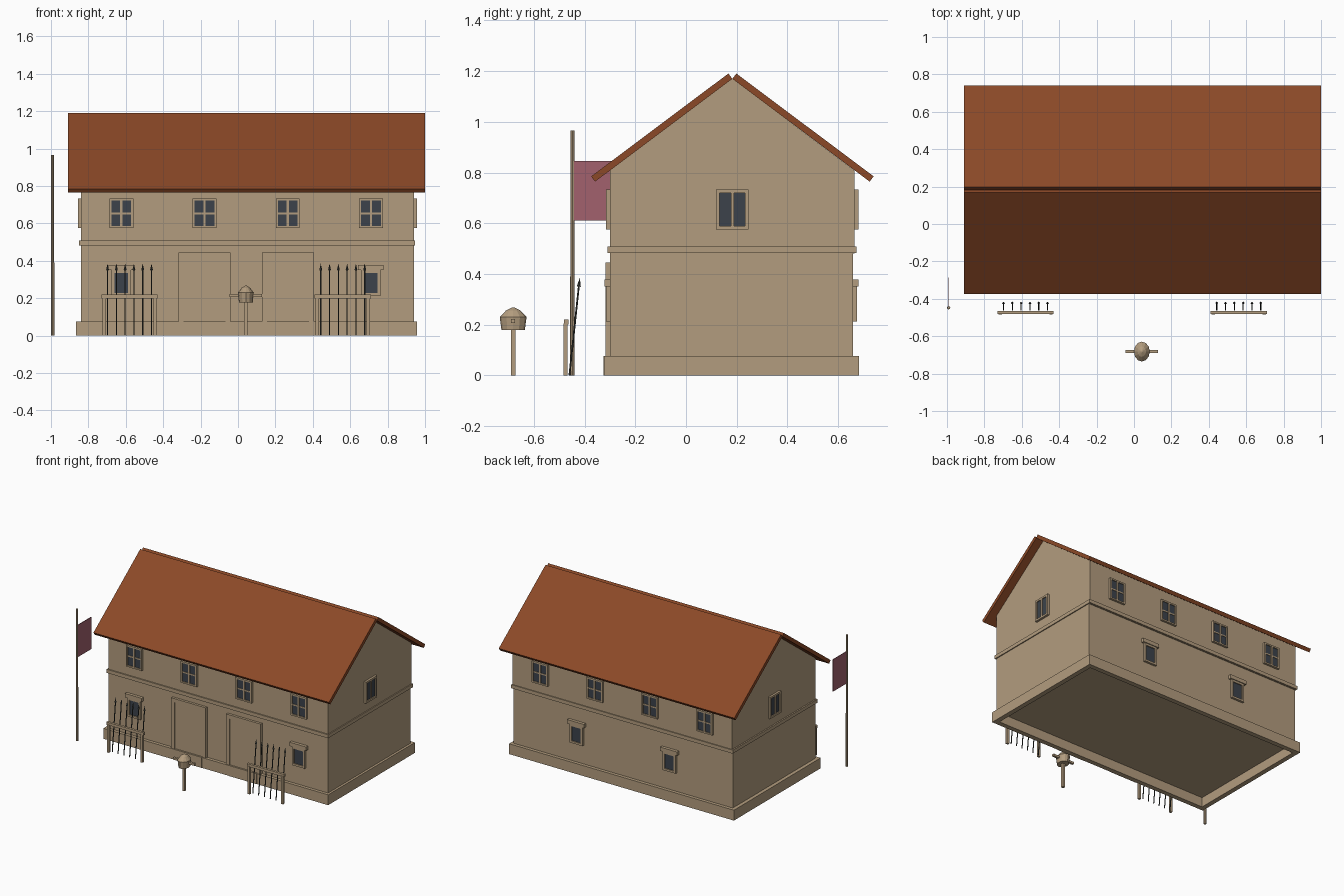
import bpy, bmesh, math
from mathutils import Matrix, Vector

cube = bpy.data.objects.get("Cube")
if cube:
    bpy.data.objects.remove(cube, do_unlink=True)


def material(name, rgb):
    m = bpy.data.materials.new(name)
    m.use_nodes = True
    m.diffuse_color = (*rgb, 1)
    m.node_tree.nodes["Principled BSDF"].inputs["Base Color"].default_value = (*rgb, 1)
    return m


TAN = material("tan_plaster", (0.45, 0.335, 0.21))
ROOF = material("rust_roof", (0.26, 0.066, 0.02))
GLASS = material("dark_glass", (0.045, 0.055, 0.07))
IRON = material("dark_iron", (0.045, 0.05, 0.045))
CLOTH = material("faded_red_cloth", (0.36, 0.12, 0.155))


def finish(name, bm, mat, matrix=Matrix()):
    bm.transform(matrix)
    bmesh.ops.recalc_face_normals(bm, faces=bm.faces)
    mesh = bpy.data.meshes.new(name)
    bm.to_mesh(mesh)
    bm.free()
    mesh.materials.append(mat)
    ob = bpy.data.objects.new(name, mesh)
    bpy.context.collection.objects.link(ob)
    return ob


def add_box(bm, x, y, z):
    size = Matrix.Diagonal((x[1] - x[0], y[1] - y[0], z[1] - z[0], 1))
    mid = Matrix.Translation([(a + b) / 2 for a, b in (x, y, z)])
    bmesh.ops.create_cube(bm, size=1, matrix=mid @ size)


def boxes(name, mat, parts, matrix=Matrix()):
    bm = bmesh.new()
    for p in parts:
        add_box(bm, *p)
    return finish(name, bm, mat, matrix)


def rod(bm, start, end, r1, r2, sides):
    a, b = Vector(start), Vector(end)
    turn = (b - a).to_track_quat('Z', 'Y').to_matrix().to_4x4()
    bmesh.ops.create_cone(bm, cap_ends=True, segments=sides, radius1=r1, radius2=r2,
                          depth=(b - a).length,
                          matrix=Matrix.Translation((a + b) / 2) @ turn)


# House extents
X0, X1, Y0, Y1 = -0.84, 0.94, -0.30, 0.665
XC, YC = 0.05, 0.183
RIDGE, SLOPE = 1.17, 0.749

# Walls
boxes("lower_walls", TAN, [((X0, X1), (Y0, 0.658), (0.07, 0.49))])
bm = bmesh.new()
eave = RIDGE - SLOPE * (YC - Y0)
profile = [(Y0, 0.48), (Y1, 0.48), (Y1, eave), (YC, RIDGE), (Y0, eave)]
gable = bm.faces.new([bm.verts.new((X0, y, z)) for y, z in profile])
side = bmesh.ops.extrude_face_region(bm, geom=[gable])["geom"]
bmesh.ops.translate(bm, vec=(X1 - X0, 0, 0),
                    verts=[v for v in side if isinstance(v, bmesh.types.BMVert)])
finish("upper_walls", bm, TAN)


def ring(name, x, y, z, t):
    boxes(name, TAN, [(x, (y[0], y[0] + t), z), (x, (y[1] - t, y[1]), z),
                      ((x[0], x[0] + t), y, z), ((x[1] - t, x[1]), y, z)])


ring("plinth", (-0.866, 0.957), (-0.323, 0.682), (0, 0.076), 0.035)
ring("floor_band", (-0.85, 0.947), (-0.309, 0.672), (0.482, 0.508), 0.03)

# Roof slabs
angle = math.atan(SLOPE)
for name, turn in (("front_roof", 0), ("back_roof", math.pi)):
    m = (Matrix.Translation((XC - 0.005, YC, RIDGE)) @ Matrix.Rotation(turn, 4, 'Z')
         @ Matrix.Rotation(angle, 4, 'X'))
    boxes(name, ROOF, [((-0.955, 0.955), (-0.677, 0), (0, 0.026))], m)


def window(name, pos, turn, half, z, border, bar=True, cross=True, lintel=False):
    """Framed window; its local -y side faces out of the wall."""
    m = Matrix.Translation((pos[0], pos[1], 0)) @ Matrix.Rotation(turn, 4, 'Z')
    lo, hi = z
    out, inner = (-0.016, 0.01), half - border
    parts = [((-half, -inner), out, z), ((inner, half), out, z),
             ((-inner, inner), out, (lo, lo + border)),
             ((-inner, inner), out, (hi - border, hi))]
    if bar:
        parts.append(((-0.006, 0.006), out, (lo + border, hi - border)))
    if cross:
        mid = (lo + hi) / 2
        parts.append(((-inner, inner), (-0.012, 0.01), (mid - 0.005, mid + 0.005)))
    if lintel:
        parts.append(((-half - 0.016, half + 0.016), (-0.022, 0.01), (hi, hi + 0.028)))
    boxes(name + "_frame", TAN, parts, m)
    boxes(name + "_pane", GLASS,
          [((-inner, inner), (-0.009, 0), (lo + border, hi - border))], m)


# Upper and lower windows
UP, LOW = (0.575, 0.733), (0.212, 0.35)
for i in range(4):
    x = -0.624 + i * 0.445
    window(f"front_upper_window_{i}", (x, Y0), 0, 0.064, UP, 0.011)
    window(f"back_upper_window_{i}", (x, Y1), math.pi, 0.064, UP, 0.011)
window("left_gable_window", (X1, YC), math.pi / 2, 0.064, UP, 0.014, cross=False)
window("right_gable_window", (X0, YC), -math.pi / 2, 0.064, UP, 0.014, cross=False)
low = dict(bar=False, cross=False, lintel=True)
for i, (x, y, turn) in enumerate([(-0.624, Y0, 0), (0.71, Y0, 0),
                                  (-0.335, 0.658, math.pi), (0.42, 0.658, math.pi)]):
    window(f"lower_window_{i}", (x, y), turn, 0.052, LOW, 0.015, **low)

# Doors with surround
for name, x in (("right_door", -0.179), ("left_door", 0.267)):
    boxes(name + "_surround", TAN, [
        ((x - 0.14, x - 0.112), (-0.318, -0.29), (0.07, 0.445)),
        ((x + 0.112, x + 0.14), (-0.318, -0.29), (0.07, 0.445)),
        ((x - 0.112, x + 0.112), (-0.318, -0.29), (0.417, 0.445))])
    boxes(name + "_leaf", TAN, [((x - 0.112, x + 0.112), (-0.312, -0.29), (0.07, 0.417)),
                                ((x - 0.112, x + 0.112), (-0.325, -0.30), (0, 0.077))])

# Spear racks
for name, x in (("right_rack", -0.58), ("left_rack", 0.56)):
    boxes(name, TAN, [((x - 0.15, x + 0.15), (-0.482, -0.464), (0.2, 0.22)),
                      ((x - 0.145, x - 0.127), (-0.484, -0.468), (0, 0.205)),
                      ((x + 0.127, x + 0.145), (-0.484, -0.468), (0, 0.205))])
    bm = bmesh.new()
    for i in range(6):
        sx = x + (i - 2.5) * 0.047
        foot, neck, tip = [Vector((sx, y, z)) for y, z in
                           ((-0.46, 0), (-0.423, 0.35), (-0.419, 0.385))]
        rod(bm, foot, neck, 0.0035, 0.0035, 6)
        rod(bm, neck, tip, 0.008, 0, 4)
    finish(name + "_spears", bm, IRON)

# Training dummy
DX, DY = 0.042, -0.682
boxes("dummy_post_and_arms", TAN, [((DX - 0.009, DX + 0.009), (DY - 0.009, DY + 0.009), (0, 0.2)),
                                   ((DX - 0.087, DX + 0.087), (DY - 0.008, DY + 0.008), (0.207, 0.223))])
bm = bmesh.new()
for z0, z1, r0, r1 in ((0.178, 0.23, 0.046, 0.053), (0.23, 0.256, 0.053, 0.028),
                       (0.256, 0.268, 0.028, 0.004)):
    rod(bm, (0, 0, z0), (0, 0, z1), r0, r1, 12)
finish("dummy_body", bm, TAN, Matrix.Translation((DX, DY, 0)) @ Matrix.Diagonal((0.8, 1, 1, 1)))

# Flagpole and flag
bm = bmesh.new()
rod(bm, (-0.991, -0.448, 0), (-0.991, -0.448, 0.39), 0.009, 0.009, 8)
rod(bm, (-0.991, -0.448, 0.39), (-0.991, -0.448, 0.965), 0.0075, 0.0075, 8)
finish("flagpole", bm, TAN)
boxes("flag", CLOTH, [((-0.993, -0.989), (-0.445, -0.287), (0.61, 0.845))])
